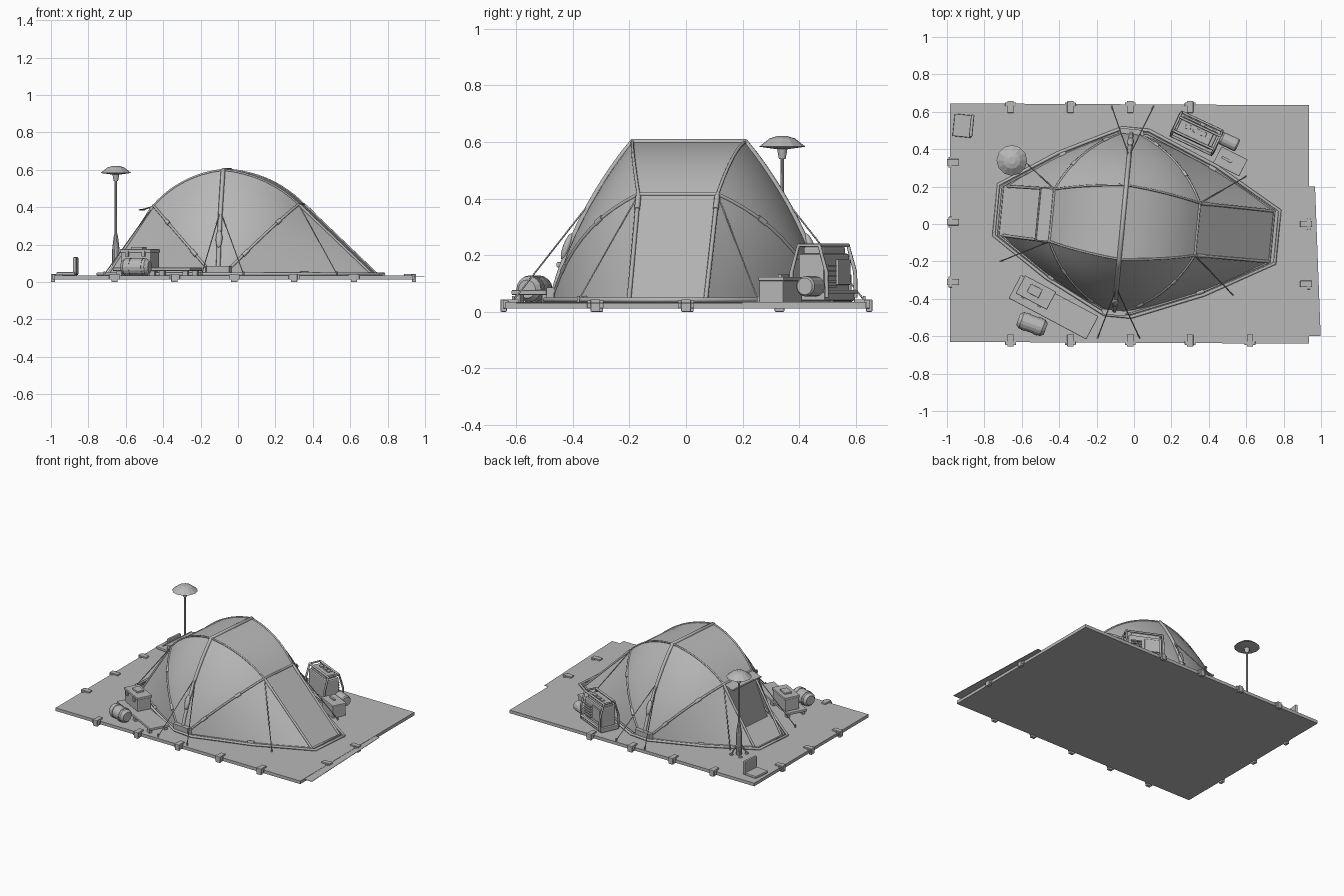
import bpy, bmesh, math
from mathutils import Vector as V, Matrix as Mx

if "Cube" in bpy.data.objects:
    bpy.data.objects.remove(bpy.data.objects["Cube"])

TENT = Mx.Translation((-0.06, 0.01, 0)) @ Mx.Rotation(math.radians(-5.5), 4, 'Z')


# ---------- helpers ----------
def finish(name, bm, mat=Mx(), smooth=False):
    me = bpy.data.meshes.new(name)
    bm.transform(mat)
    bm.to_mesh(me)
    bm.free()
    if smooth:
        for p in me.polygons:
            p.use_smooth = True
    ob = bpy.data.objects.new(name, me)
    bpy.context.collection.objects.link(ob)
    return ob


def box(name, c, size, rot=0, bevel=0.0):
    bm = bmesh.new()
    bmesh.ops.create_cube(bm, size=1, matrix=Mx.Diagonal((*size, 1)))
    if bevel:
        bmesh.ops.bevel(bm, geom=bm.edges[:], offset=bevel, segments=2, affect='EDGES', profile=0.5)
    return finish(name, bm, Mx.Translation(c) @ Mx.Rotation(math.radians(rot), 4, 'Z'))


def prism(name, pts, z0, z1, mat=Mx()):
    bm = bmesh.new()
    f = bm.faces.new([bm.verts.new((x, y, z0)) for x, y in pts])
    r = bmesh.ops.extrude_face_region(bm, geom=[f])
    bmesh.ops.translate(bm, vec=(0, 0, z1 - z0), verts=[v for v in r['geom'] if isinstance(v, bmesh.types.BMVert)])
    bmesh.ops.recalc_face_normals(bm, faces=bm.faces[:])
    return finish(name, bm, mat)


def lathe(name, profile, mat, n=16):
    bm = bmesh.new()
    vs = [bm.verts.new((r, 0, z)) for r, z in profile]
    es = [bm.edges.new(e) for e in zip(vs, vs[1:])]
    bmesh.ops.spin(bm, geom=vs + es, axis=(0, 0, 1), cent=(0, 0, 0), steps=n, angle=2 * math.pi)
    bmesh.ops.remove_doubles(bm, verts=bm.verts[:], dist=1e-5)
    bmesh.ops.recalc_face_normals(bm, faces=bm.faces[:])
    return finish(name, bm, mat)


def tube(name, pts, r, mat=Mx(), closed=False, res=1):
    cu = bpy.data.curves.new(name, 'CURVE')
    cu.dimensions, cu.bevel_depth, cu.bevel_resolution, cu.use_fill_caps = '3D', r, res, True
    sp = cu.splines.new('POLY')
    sp.points.add(len(pts) - 1)
    for p, q in zip(sp.points, pts):
        p.co = (*(mat @ V(q)), 1)
    sp.use_cyclic_u = closed
    ob = bpy.data.objects.new(name, cu)
    bpy.context.collection.objects.link(ob)
    return ob


def bez(a, c, b, t):
    return a * (1 - t) ** 2 + c * 2 * t * (1 - t) + b * t * t


def patch(name, fn, nu, nv):
    """Cloth panel sampled from fn(s, t), facing away from the tent middle."""
    bm = bmesh.new()
    g = [[bm.verts.new(fn(i / nu, j / nv)) for j in range(nv + 1)] for i in range(nu + 1)]
    for i in range(nu):
        for j in range(nv):
            bm.faces.new((g[i][j], g[i + 1][j], g[i + 1][j + 1], g[i][j + 1]))
    bmesh.ops.remove_doubles(bm, verts=bm.verts[:], dist=1e-5)
    bm.normal_update()
    if sum(f.normal.dot(f.calc_center_median()) for f in bm.faces) < 0:
        bmesh.ops.reverse_faces(bm, faces=bm.faces[:])
    return finish(name, bm, TENT, True)


def placed(M, items):
    for name, c, size, bev in items:
        box(name, c, size, 0, bev).matrix_world = M


# ---------- ground platform, side flap and edge clips ----------
prism("ground_slab", [(-0.985, -0.63), (0.935, -0.64), (0.935, 0.635), (-0.985, 0.645)], 0.012, 0.034)
prism("ground_flap", [(0.936, -0.6), (0.998, -0.6), (0.968, 0.2), (0.936, 0.2)], 0.03, 0.033)


def clip(x, y, rot):
    placed(Mx.Translation((x, y, 0)) @ Mx.Rotation(math.radians(rot), 4, 'Z'),
           [("edge_clip_plate", (0, 0.002, 0.037), (0.034, 0.064, 0.014), 0.003),
            ("edge_clip_lip", (0, -0.019, 0.022), (0.034, 0.022, 0.044), 0.003),
            ("edge_clip_lug", (0, -0.012, 0.026), (0.058, 0.02, 0.028), 0.003)])


for x in (-0.66, -0.34, -0.02, 0.30):
    clip(x, 0.628, 180)
for x in (-0.66, -0.34, -0.02, 0.30, 0.62):
    clip(x, -0.625, 0)
for y in (0.33, 0.01, -0.31):
    clip(-0.97, y, -90)
for y in (0.0, -0.32):
    clip(0.922, y, 90)

# ---------- tent ----------
half = [(0.83, 0.142), (0.47, 0.345), (0.092, 0.501), (-0.05, 0.501), (-0.38, 0.335), (-0.68, 0.137)]
outline = half + [(x, -y) for x, y in reversed(half)]
tube("tent_base_rail", [(x, y, 0.042) for x, y in outline], 0.009, TENT, True)
tube("tent_base_inner_rail", [(x * 0.965, y * 0.965, 0.042) for x, y in outline], 0.006, TENT, True)

# ends: node x, node z, ground end x, ground end half width
for tag, d, nx, nz, ex, ew in (("rear", 1, 0.40, 0.415, 0.80, 0.136), ("door", -1, 0.38, 0.408, 0.63, 0.132)):
    rows = {}
    for sy in (1, -1):
        S = lambda x, y, z: V((d * x, sy * y, z))
        P, N, F, E = S(0, 0.2, 0.6), S(nx, 0.14, nz), S(0.02, 0.485, 0.03), S(ex, ew, 0.035)
        F0 = S(0, 0.485, 0.03)
        cPF, cNF, cPN, cEF = S(0, 0.41, 0.335), S(nx * 0.7, 0.39, 0.3), S(nx * 0.6, 0.18, 0.574), S(ex * 0.56, 0.37, 0.035)
        PF = lambda t: bez(P, cPF, F0, t)
        NF = lambda t: bez(N, cNF, F, t)
        PN = lambda t: bez(P, cPN, N, t)
        EF = lambda t: bez(E, cEF, F, t)
        rows[sy] = ([PN(i / 8) for i in range(9)], N, E)
        patch(tag + "_upper_side_panel",
              lambda s, t: PF(t).lerp(NF(t), s) + (PN(s) - P.lerp(N, s)) * (1 - t), 8, 10)
        patch(tag + "_lower_side_panel", lambda s, t: NF(t).lerp(EF(t), s), 6, 10)
        ts = [i / 12 for i in range(13)]
        tube(tag + "_cross_pole", [NF(t) for t in ts], 0.007, TENT)
        tube(tag + "_roof_pole", [PN(t) for t in ts], 0.006, TENT)
        tube(tag + "_end_pole", [N, E], 0.008, TENT)
        # pole sleeves and latches
        for t in (0.3, 0.72):
            tube("pole_sleeve", [NF(t), NF(t + 0.06)], 0.011, TENT)
        tube("pole_sleeve", [N.lerp(E, 0.02), N.lerp(E, 0.14)], 0.01, TENT)
        tube("base_latch", [EF(0.45) + V((0, 0, 0.01)), EF(0.5) + V((0, 0, 0.01))], 0.013, TENT)
    (rp, Np, Ep), (rm, Nm, Em) = rows[1], rows[-1]
    patch(tag + "_roof_panel", lambda s, t: rp[round(s * 8)].lerp(rm[round(s * 8)], t), 8, 1)
    tube(tag + "_node_bar", [Np, Nm], 0.007, TENT)
    if d > 0:
        patch("rear_end_panel", lambda s, t: Np.lerp(Ep, s).lerp(Nm.lerp(Em, s), t), 3, 1)
    else:
        # recessed entrance with small awning
        patch("door_panel", lambda s, t: V((-nx - 0.01 * s, (0.14 + 0.14 * s) * (1 - 2 * t), nz - (nz - 0.035) * s)), 2, 2)
        patch("door_awning", lambda s, t: V((-nx - 0.075 * s, 0.14 * (1 - 2 * t), nz - 0.022 * s)), 2, 2)
        tube("awning_bar", [(-nx - 0.075, 0.14, nz - 0.022), (-nx - 0.075, -0.14, nz - 0.022)], 0.005, TENT)

# main hoop, its feet and vents
arc = [bez(V((0, 0.2, 0.6)), V((0, 0.413, 0.337)), V((0, 0.488, 0.03)), i / 12) for i in range(13)]
tube("main_hoop", [V((0, -p.y, p.z)) for p in reversed(arc)] + arc, 0.012, TENT)
for sy in (1, -1):
    foot = prism("hoop_foot", [(-0.07, 0.472), (0.07, 0.472), (0.06, 0.5), (-0.06, 0.5)], 0.03, 0.085,
                 TENT @ Mx.Diagonal((1, sy, 1, 1)))
    if sy < 0:
        foot.data.flip_normals()
    p = arc[8]
    bm = bmesh.new()
    bmesh.ops.create_uvsphere(bm, u_segments=12, v_segments=8, radius=1)
    finish("hoop_vent", bm, TENT @ Mx.Translation((0, sy * (p.y + 0.01), p.z)) @ Mx.Rotation(sy * 0.35, 4, 'X')
           @ Mx.Diagonal((0.018, 0.014, 0.05, 1)), True)

# guy ropes with pegs: local start, world end
guys = [((0, 0.355, 0.38), (-0.12, 0.63)), ((0, 0.355, 0.38), (0.105, 0.63)),
        ((0, -0.355, 0.38), (-0.195, -0.61)), ((0, -0.355, 0.38), (0.03, -0.61)),
        ((0.40, 0.14, 0.415), (0.60, 0.255)), ((0.40, -0.14, 0.415), (0.53, -0.38)),
        ((-0.38, 0.14, 0.408), (-0.57, 0.32)), ((-0.38, -0.14, 0.408), (-0.715, -0.20))]
for a, (x, y) in guys:
    tube("guy_rope", [TENT @ V(a), V((x, y, 0.04))], 0.003, res=0)
    tube("guy_peg", [(x, y, 0.02), (x, y, 0.055)], 0.005)

# ---------- lamp mast ----------
L = Mx.Translation((-0.653, 0.34, 0))
lathe("lamp_mast", [(0, 0.03), (0.02, 0.03), (0.02, 0.17), (0.012, 0.24), (0.007, 0.26), (0.006, 0.54), (0, 0.54)], L, 10)
lathe("lamp_shade", [(0, 0.54), (0.012, 0.54), (0.018, 0.574), (0.082, 0.583), (0.045, 0.612), (0.02, 0.62), (0, 0.62)], L, 12)
for k in range(4):
    a = math.radians(45 + 90 * k)
    c, s = math.cos(a), math.sin(a)
    tube("lamp_leg", [L @ V((0.015 * c, 0.015 * s, 0.1)), L @ V((0.05 * c, 0.05 * s, 0.04))], 0.005)
    lathe("lamp_leg_pad", [(0, 0.034), (0.013, 0.034), (0.011, 0.043), (0, 0.043)], L @ Mx.Translation((0.05 * c, 0.05 * s, 0)), 8)

# ---------- folding seat ----------
box("seat_base", (-0.915, 0.525, 0.044), (0.10, 0.12, 0.018), -6, 0.005)
box("seat_back", (-0.868, 0.525, 0.085), (0.018, 0.12, 0.095), -6, 0.006)

# ---------- generator with roll cage, canister and crate ----------
G = Mx.Translation((0.335, 0.485, 0.03)) @ Mx.Rotation(math.radians(-25), 4, 'Z')
placed(G, [("generator_skid", (0, 0, 0.025), (0.26, 0.13, 0.03), 0.004),
           ("generator_body", (-0.005, 0, 0.105), (0.22, 0.10, 0.14), 0.008),
           ("generator_top", (-0.01, 0, 0.185), (0.19, 0.075, 0.03), 0.006),
           ("control_panel", (-0.05, 0.054, 0.11), (0.10, 0.012, 0.09), 0.003)]
       + [("vent_slat", (0.055, 0.054, 0.06 + 0.018 * i), (0.07, 0.012, 0.008), 0) for i in range(5)]
       + [("socket_cover", (-0.055 + 0.045 * i, 0.012, 0.2), (0.03, 0.025, 0.012), 0.002) for i in range(3)])
for x in (-0.12, 0.12):
    tube("cage_hoop", [(x, -0.07, 0.02), (x, -0.068, 0.11), (x, -0.04, 0.205), (x, 0.04, 0.205), (x, 0.068, 0.11), (x, 0.07, 0.02)], 0.007, G)
for y, z in ((-0.04, 0.205), (0.04, 0.205), (-0.07, 0.04), (0.07, 0.04)):
    tube("cage_rail", [(-0.12, y, z), (0.12, y, z)], 0.007, G)
lathe("fuel_canister", [(0, -0.05), (0.03, -0.05), (0.036, -0.042), (0.036, 0.042), (0.03, 0.05), (0, 0.05)],
      Mx.Translation((0.51, 0.44, 0.09)) @ Mx.Rotation(math.radians(-25), 4, 'Z') @ Mx.Rotation(math.pi / 2, 4, 'Y'), 14)
C = Mx.Translation((0.515, 0.335, 0.03)) @ Mx.Rotation(math.radians(-27), 4, 'Z')
placed(C, [("tool_crate", (0, 0, 0.042), (0.15, 0.095, 0.084), 0.004),
           ("tool_crate_lid", (0, 0, 0.086), (0.156, 0.10, 0.014), 0.003),
           ("tool_crate_handle", (-0.02, 0, 0.096), (0.06, 0.014, 0.012), 0.002)])

# ---------- camp bench, storage box and bedroll ----------
B = Mx.Translation((-0.43, -0.445, 0.03)) @ Mx.Rotation(math.radians(-28), 4, 'Z')
placed(B, [("camp_bench", (0, 0, 0.038), (0.47, 0.14, 0.018), 0.004),
           ("storage_box", (-0.12, 0.025, 0.088), (0.18, 0.10, 0.085), 0.006),
           ("storage_lid", (-0.12, 0.025, 0.136), (0.188, 0.108, 0.018), 0.004),
           ("storage_tray", (-0.13, 0.03, 0.15), (0.07, 0.05, 0.014), 0.003)]
       + [("box_latch", (-0.12 + sx, -0.03, 0.12), (0.02, 0.012, 0.03), 0.002) for sx in (-0.05, 0.05)]
       + [("bench_leg", (sx, sy, 0.016), (0.03, 0.02, 0.032), 0) for sx in (-0.2, 0, 0.2) for sy in (-0.055, 0.055)])
R = Mx.Translation((-0.545, -0.535, 0.08)) @ Mx.Rotation(math.radians(-20), 4, 'Z') @ Mx.Rotation(math.pi / 2, 4, 'Y')
lathe("bedroll", [(0, -0.078), (0.032, -0.078), (0.046, -0.06), (0.046, 0.06), (0.032, 0.078), (0, 0.078)], R, 16)
for z in (-0.035, 0.035):
    lathe("bedroll_strap", [(0.04, z - 0.009), (0.049, z - 0.009), (0.049, z + 0.009), (0.04, z + 0.009)], R, 16)

# ---------- mid grey finish on every part ----------
grey = bpy.data.materials.new("mid_grey")
grey.diffuse_color = (0.48, 0.48, 0.48, 1)
grey.use_nodes = True
grey.node_tree.nodes["Principled BSDF"].inputs["Base Color"].default_value = grey.diffuse_color
for ob in bpy.context.collection.objects:
    ob.data.materials.append(grey)
